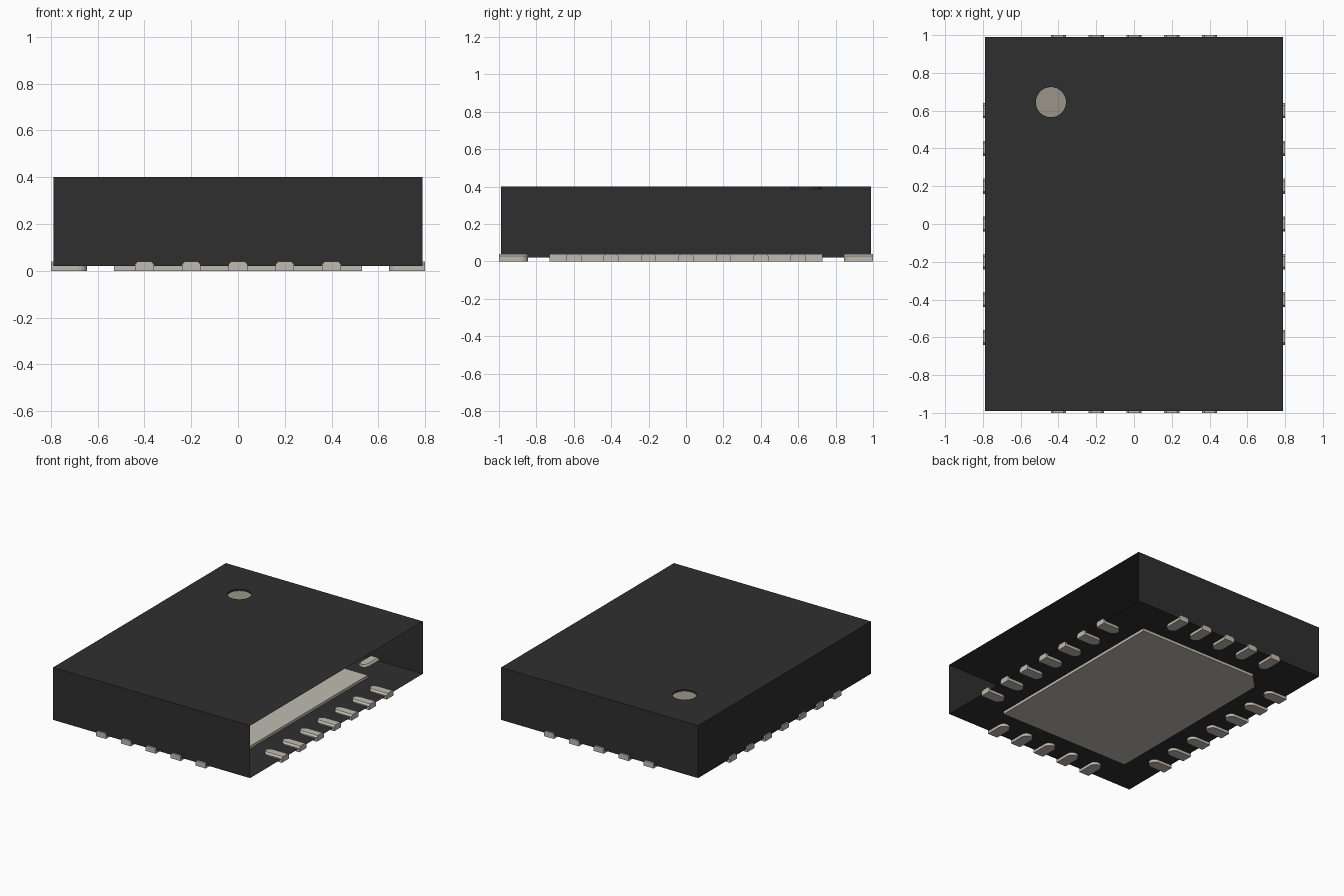
import bpy, bmesh, math
from mathutils import Matrix

cube = bpy.data.objects.get("Cube")
if cube:
    bpy.data.objects.remove(cube, do_unlink=True)


def material(name, rgb):
    m = bpy.data.materials.new(name)
    m.use_nodes = True
    m.diffuse_color = (*rgb, 1)
    bsdf = m.node_tree.nodes["Principled BSDF"]
    bsdf.inputs["Base Color"].default_value = (*rgb, 1)
    bsdf.inputs["Roughness"].default_value = 0.6
    return m


BLACK = material("black plastic", (0.028, 0.028, 0.028))
METAL = material("pale metal", (0.53, 0.50, 0.44))
MARK = material("beige marking", (0.33, 0.30, 0.25))


def mesh_from(bm, name, mat):
    mesh = bpy.data.meshes.new(name)
    bm.to_mesh(mesh)
    bm.free()
    mesh.materials.append(mat)
    return mesh


def add(name, mesh, matrix=None):
    ob = bpy.data.objects.new(name, mesh)
    bpy.context.collection.objects.link(ob)
    if matrix:
        ob.matrix_world = matrix
    return ob


def loft(name, rings, mat):
    """Solid through rings of equal point count, capped at both ends."""
    bm = bmesh.new()
    loops = [[bm.verts.new(p) for p in ring] for ring in rings]
    n = len(loops[0])
    for a, b in zip(loops, loops[1:]):
        for i in range(n):
            j = (i + 1) % n
            bm.faces.new((a[i], a[j], b[j], b[i]))
    bm.faces.new(loops[0][::-1])
    bm.faces.new(loops[-1])
    bmesh.ops.recalc_face_normals(bm, faces=bm.faces)
    return mesh_from(bm, name, mat)


def circle(cx, cy, r, z, n=32):
    return [(cx + r * math.cos(2 * math.pi * i / n),
             cy + r * math.sin(2 * math.pi * i / n), z) for i in range(n)]


# Body shell: top with a round recess, floor, and walls on three sides (+x is open)
HX, HY, BOTTOM, TOP = 0.79, 0.99, 0.02, 0.40
DOT_X, DOT_Y, DOT_R, DOT_Z = -0.44, 0.645, 0.08, 0.388


def loop(bm, points):
    vs = [bm.verts.new(p) for p in points]
    return vs, [bm.edges.new((vs[i], vs[(i + 1) % len(vs)])) for i in range(len(vs))]


def bridge(bm, upper, lower, skip=()):
    n = len(upper)
    for i in range(n):
        if i not in skip:
            j = (i + 1) % n
            bm.faces.new((upper[i], lower[i], lower[j], upper[j]))


def corners(z):
    return [(-HX, -HY, z), (HX, -HY, z), (HX, HY, z), (-HX, HY, z)]


bm = bmesh.new()
rim, rim_edges = loop(bm, corners(TOP))
hole, hole_edges = loop(bm, circle(DOT_X, DOT_Y, DOT_R, TOP))
bmesh.ops.triangle_fill(bm, edges=rim_edges + hole_edges, use_beauty=True)
base = [bm.verts.new(p) for p in corners(BOTTOM)]
bm.faces.new(base[::-1])
bridge(bm, rim, base, skip=(1,))
recess = [bm.verts.new(p) for p in circle(DOT_X, DOT_Y, DOT_R, DOT_Z)]
bridge(bm, hole, recess)
bmesh.ops.recalc_face_normals(bm, faces=bm.faces)
add("package_body", mesh_from(bm, "package_body", BLACK))

# Round orientation mark at the bottom of the recess
add("orientation_mark", loft("orientation_mark", [
    circle(DOT_X, DOT_Y, DOT_R, z) for z in (DOT_Z - 0.003, DOT_Z)], MARK))

# Central pad with one clipped corner
PX, PY, CLIP = 0.53, 0.73, 0.10
pad = [(-PX, -PY), (PX, -PY), (PX, PY), (-PX + CLIP, PY), (-PX, PY - CLIP)]
add("thermal_pad", loft("thermal_pad", [
    [(x, y, z) for x, y in pad] for z in (0.0, 0.04)], METAL))

# Contact: runs inward along +x from its outer end, with a rounded inner end
LENGTH, HALF = 0.155, 0.04


def contact_ring(z, half):
    pts = [(0, -half, z)]
    for i in range(9):
        a = -math.pi / 2 + math.pi * i / 8
        pts.append((LENGTH - HALF + HALF * math.cos(a), half * math.sin(a), z))
    return pts + [(0, half, z)]


contact = loft("contact", [contact_ring(0, HALF), contact_ring(0.028, HALF),
                           contact_ring(0.04, 0.028)], METAL)


def row(name, count, offset, turn):
    """Row of contacts on one side; turn points each contact inward."""
    for i in range(count):
        s = (i - (count - 1) / 2) * 0.2
        m = Matrix.Rotation(turn, 4, "Z") @ Matrix.Translation((-offset, s, 0))
        add(f"{name}_contact_{i + 1}", contact, m)


row("right", 7, 0.80, 0)
row("left", 7, 0.80, math.pi)
row("front", 5, 1.00, math.pi / 2)
row("back", 5, 1.00, -math.pi / 2)
